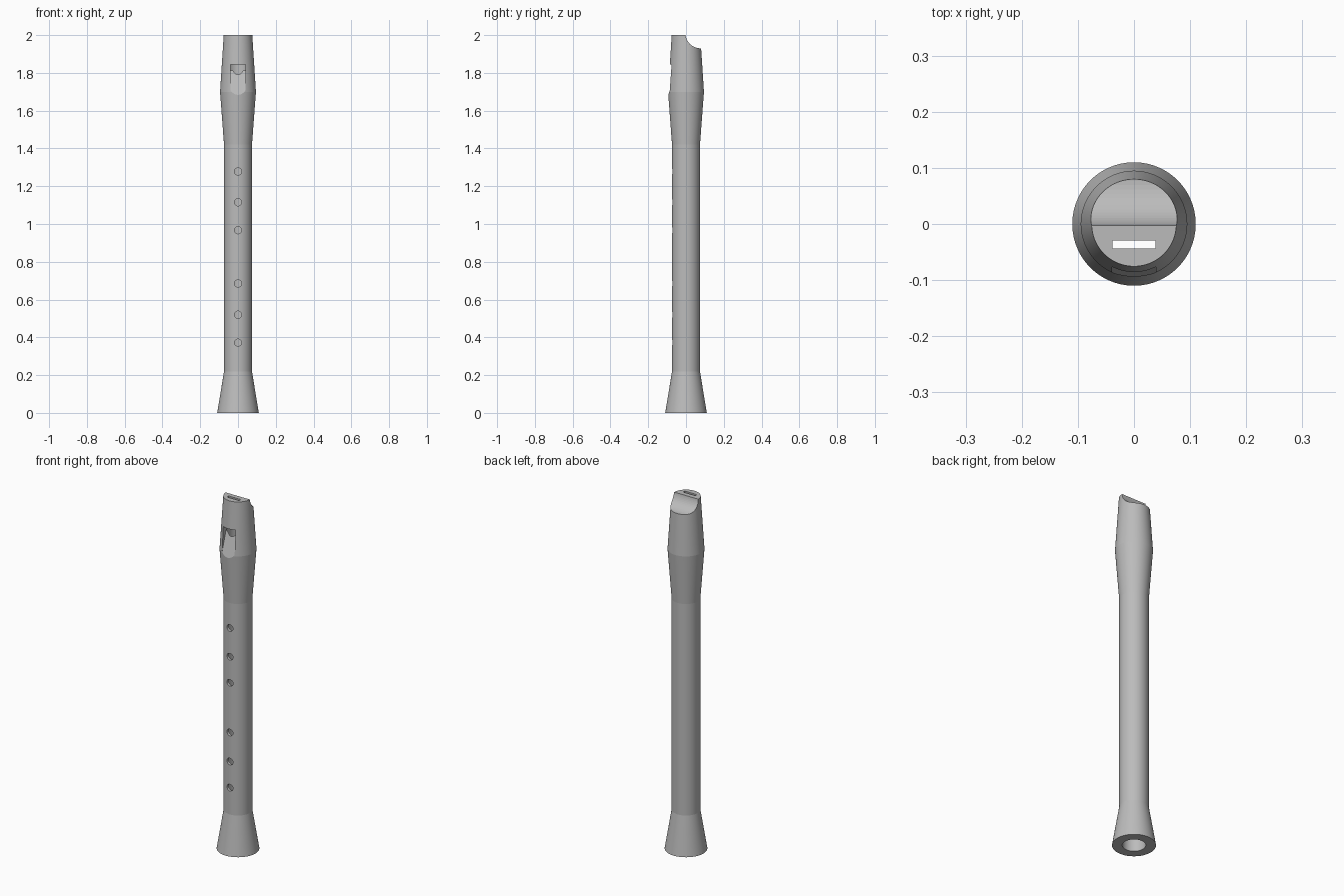
import bpy, bmesh, math
from mathutils import Matrix, Vector

if "Cube" in bpy.data.objects:
    bpy.data.objects.remove(bpy.data.objects["Cube"])

grey = bpy.data.materials.new("plain_grey")
grey.diffuse_color = (0.5, 0.5, 0.5, 1)
grey.use_nodes = True
grey.node_tree.nodes["Principled BSDF"].inputs["Base Color"].default_value = grey.diffuse_color


def finish(name, bm):
    bmesh.ops.recalc_face_normals(bm, faces=bm.faces)
    me = bpy.data.meshes.new(name)
    bm.to_mesh(me)
    bm.free()
    ob = bpy.data.objects.new(name, me)
    me.materials.append(grey)
    bpy.context.collection.objects.link(ob)
    return ob


def lathe(name, profile, steps=96):
    bm = bmesh.new()
    vs = [bm.verts.new((r, 0, z)) for r, z in profile]
    es = [bm.edges.new(p) for p in zip(vs, vs[1:])]
    bmesh.ops.spin(bm, geom=vs + es, cent=(0, 0, 0), axis=(0, 0, 1),
                   angle=math.tau, steps=steps)
    bmesh.ops.remove_doubles(bm, verts=bm.verts, dist=1e-5)
    return finish(name, bm)


def prism(name, outline, half_width):
    """Side outline in (y, z), extruded evenly along x."""
    bm = bmesh.new()
    f = bm.faces.new([bm.verts.new((-half_width, y, z)) for y, z in outline])
    ext = bmesh.ops.extrude_face_region(bm, geom=[f])["geom"]
    bmesh.ops.translate(bm, vec=Vector((2 * half_width, 0, 0)),
                        verts=[v for v in ext if isinstance(v, bmesh.types.BMVert)])
    return finish(name, bm)


def finger_hole(z):
    bm = bmesh.new()
    m = Matrix.Translation((0, -0.07, z)) @ Matrix.Rotation(math.pi / 2, 4, 'X')
    bmesh.ops.create_cone(bm, cap_ends=True, segments=32, radius1=0.019,
                          radius2=0.019, depth=0.1, matrix=m)
    return finish("finger_hole_cutter", bm)


# Pipe: outer turning with the bore running up to the block under the mouth
pipe = lathe("recorder_body", [
    (0, 1.85), (0.059, 1.85), (0.059, 0), (0.11, 0), (0.074, 0.22),
    (0.074, 1.42), (0.095, 1.70), (0.0755, 2.0), (0, 2.0)])

# Cutters: sloped window, windway slot, scooped beak and finger holes
scoop = [(0.077 + 0.08 * math.cos(a), 2.01 + 0.08 * math.sin(a))
         for a in (math.tau * i / 64 for i in range(64))]
cutters = [
    prism("window_cutter", [(-0.2, 1.845), (-0.035, 1.845), (-0.035, 1.813),
                            (-0.052, 1.813), (-0.095, 1.68), (-0.2, 1.68)], 0.039),
    prism("windway_cutter", [(-0.044, 1.8), (-0.029, 1.8),
                             (-0.029, 2.1), (-0.044, 2.1)], 0.038),
    prism("beak_cutter", scoop, 0.2),
] + [finger_hole(z) for z in (0.372, 0.52, 0.685, 0.967, 1.115, 1.278)]

for c in cutters:
    c.hide_render = True
    mod = pipe.modifiers.new(c.name, 'BOOLEAN')
    mod.operation, mod.solver, mod.object = 'DIFFERENCE', 'EXACT', c

# Bake the cuts, then shade smooth around the pipe with crisp rings
bpy.context.view_layer.objects.active = pipe
pipe.select_set(True)
for m in list(pipe.modifiers):
    bpy.ops.object.modifier_apply(modifier=m.name)
for c in cutters:
    bpy.data.objects.remove(c)
bpy.ops.object.shade_smooth_by_angle(angle=math.radians(4.0))
